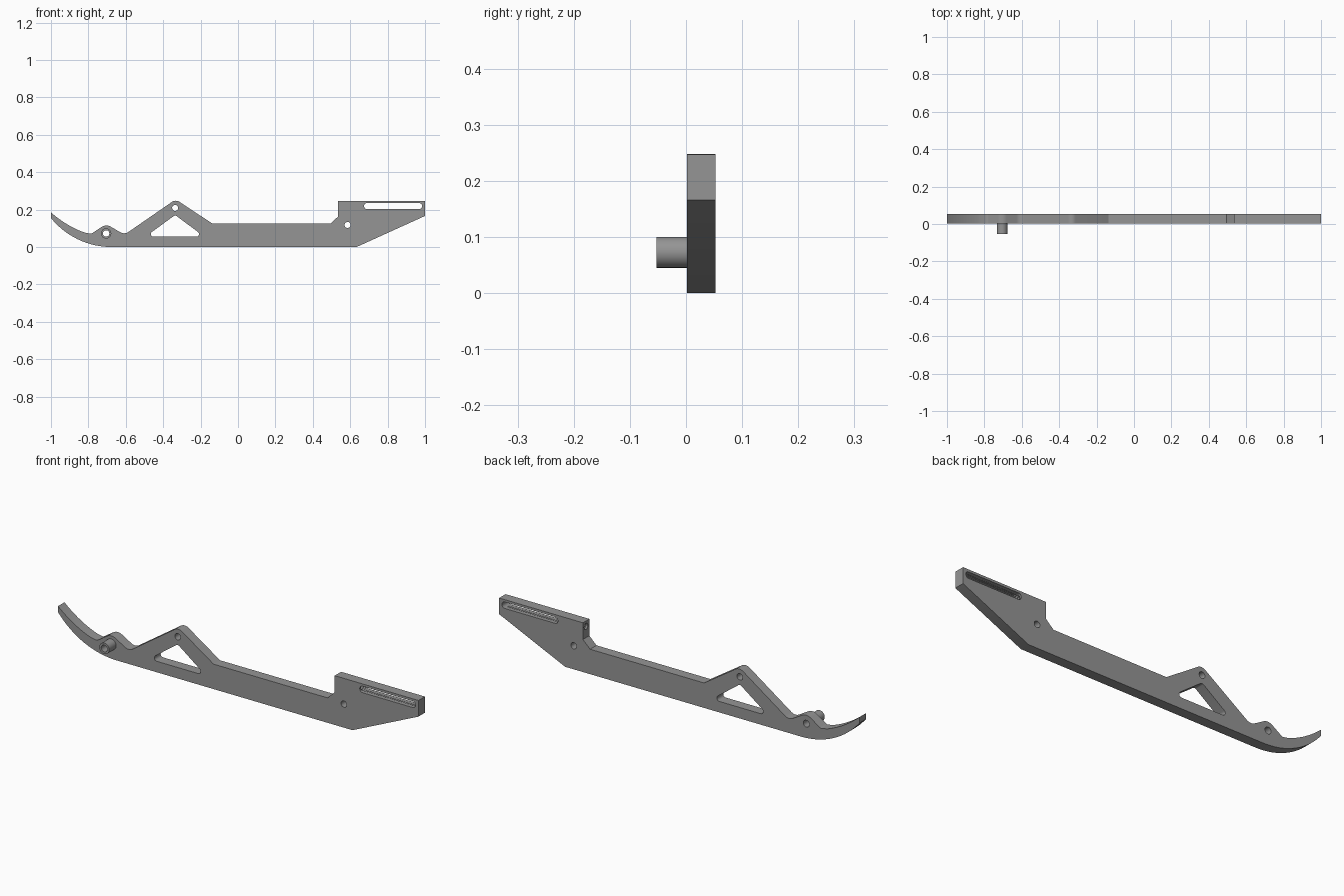
import bpy, bmesh, math
from mathutils import Vector

if "Cube" in bpy.data.objects:
    bpy.data.objects.remove(bpy.data.objects["Cube"])

Y0, Y1 = 0.002, 0.053          # plate front and back
grey = bpy.data.materials.new("mid grey")
grey.diffuse_color = (0.30, 0.30, 0.30, 1)
grey.use_nodes = True
grey.node_tree.nodes["Principled BSDF"].inputs["Base Color"].default_value = grey.diffuse_color


def fillet(points, steps=8):
    """Round the corners of a closed (x, z, radius) outline."""
    out = []
    n = len(points)
    for i, (x, z, r) in enumerate(points):
        p = Vector((x, z))
        if r == 0:
            out.append(p)
            continue
        a = (Vector(points[i - 1][:2]) - p).normalized()
        b = (Vector(points[(i + 1) % n][:2]) - p).normalized()
        half = a.angle(b) / 2
        c = p + (a + b).normalized() * r / math.sin(half)
        s = p + a * r / math.tan(half) - c
        e = p + b * r / math.tan(half) - c
        turn = math.atan2(s.x * e.y - s.y * e.x, s.dot(e))
        for k in range(steps + 1):
            t = turn * k / steps
            out.append(c + Vector((s.x * math.cos(t) - s.y * math.sin(t),
                                   s.x * math.sin(t) + s.y * math.cos(t))))
    return out


def circle(x, z, r, n=32):
    return [Vector((x + r * math.cos(2 * math.pi * k / n),
                    z + r * math.sin(2 * math.pi * k / n))) for k in range(n)]


def finish(name, bm):
    bmesh.ops.recalc_face_normals(bm, faces=bm.faces)
    mesh = bpy.data.meshes.new(name)
    bm.to_mesh(mesh)
    bm.free()
    mesh.materials.append(grey)
    ob = bpy.data.objects.new(name, mesh)
    bpy.context.collection.objects.link(ob)
    return ob


def prism(name, outline, y0, y1):
    """Extrude an x-z outline from y0 to y1."""
    bm = bmesh.new()
    face = bm.faces.new([bm.verts.new((p.x, y0, p.y)) for p in outline])
    new = bmesh.ops.extrude_face_region(bm, geom=[face])["geom"]
    bmesh.ops.translate(bm, vec=(0, y1 - y0, 0),
                        verts=[v for v in new if isinstance(v, bmesh.types.BMVert)])
    return finish(name, bm)


def threaded_rod(name, x0, x1, z, r0, r1, turns, n=20):
    """Ridged rod along x, used to cut the tapped bore."""
    bm = bmesh.new()
    rings = []
    for i in range(2 * turns + 1):
        r = r1 if i % 2 else r0
        x = x0 + (x1 - x0) * i / (2 * turns)
        rings.append([bm.verts.new((x, (Y0 + Y1) / 2 + r * math.cos(2 * math.pi * k / n),
                                    z + r * math.sin(2 * math.pi * k / n))) for k in range(n)])
    for a, b in zip(rings, rings[1:]):
        for k in range(n):
            bm.faces.new((a[k], a[(k + 1) % n], b[(k + 1) % n], b[k]))
    bm.faces.new(rings[0])
    bm.faces.new(rings[-1])
    return finish(name, bm)


def cut(ob, cutter):
    mod = ob.modifiers.new("cut", 'BOOLEAN')
    mod.operation, mod.solver, mod.object = 'DIFFERENCE', 'EXACT', cutter
    bpy.context.view_layer.objects.active = ob
    bpy.ops.object.modifier_apply(modifier=mod.name)
    bpy.data.objects.remove(cutter)


def smooth(ob):
    bpy.ops.object.select_all(action='DESELECT')
    ob.select_set(True)
    bpy.context.view_layer.objects.active = ob
    bpy.ops.object.shade_smooth_by_angle(angle=math.radians(30))


# Curved toe: underside arc tangent to the flat bottom, and the top arc
R = 0.416
under = []
for k in range(17):
    t = math.radians(51.1) * k / 16
    under.append((-0.676 - R * math.sin(t), R - R * math.cos(t), 0))
A, B, C = Vector((-1, 0.185)), Vector((-0.90, 0.098)), Vector((-0.79, 0.068))
top = []
for k in range(13):
    t = k / 14
    p = A * (1 - t) ** 2 + B * 2 * t * (1 - t) + C * t * t
    top.append((p.x, p.y, 0))

# Whole outline of the plate
outline = under + top + [
    (-0.785, 0.070, 0.02), (-0.705, 0.123, 0.045), (-0.607, 0.066, 0.04),
    (-0.333, 0.255, 0.037), (-0.137, 0.125, 0), (0.495, 0.125, 0),
    (0.535, 0.163, 0), (0.535, 0.247, 0), (1, 0.247, 0), (1, 0.166, 0), (0.634, 0, 0)]
plate = prism("side_plate", fillet(outline), Y0, Y1)

# Triangular window, long slot and round holes
window = [(-0.495, 0.055, 0.014), (-0.180, 0.055, 0.014), (-0.336, 0.171, 0.014)]
slot = [(0.674, 0.203, 0.0155), (0.984, 0.203, 0.0155),
        (0.984, 0.235, 0.0155), (0.674, 0.235, 0.0155)]
cut(plate, threaded_rod("bore_cutter", 0.52, 0.972, 0.219, 0.013, 0.0185, 36))
for shape in (fillet(window), fillet(slot), circle(-0.336, 0.209, 0.016),
              circle(0.586, 0.118, 0.016), circle(-0.705, 0.0725, 0.017)):
    cut(plate, prism("hole_cutter", shape, -0.1, 0.1))
smooth(plate)

# Hollow pivot boss on the front
boss = prism("pivot_boss", circle(-0.705, 0.0725, 0.0275), -0.053, Y0)
cut(boss, prism("boss_cutter", circle(-0.705, 0.0725, 0.017), -0.1, 0.1))
smooth(boss)
